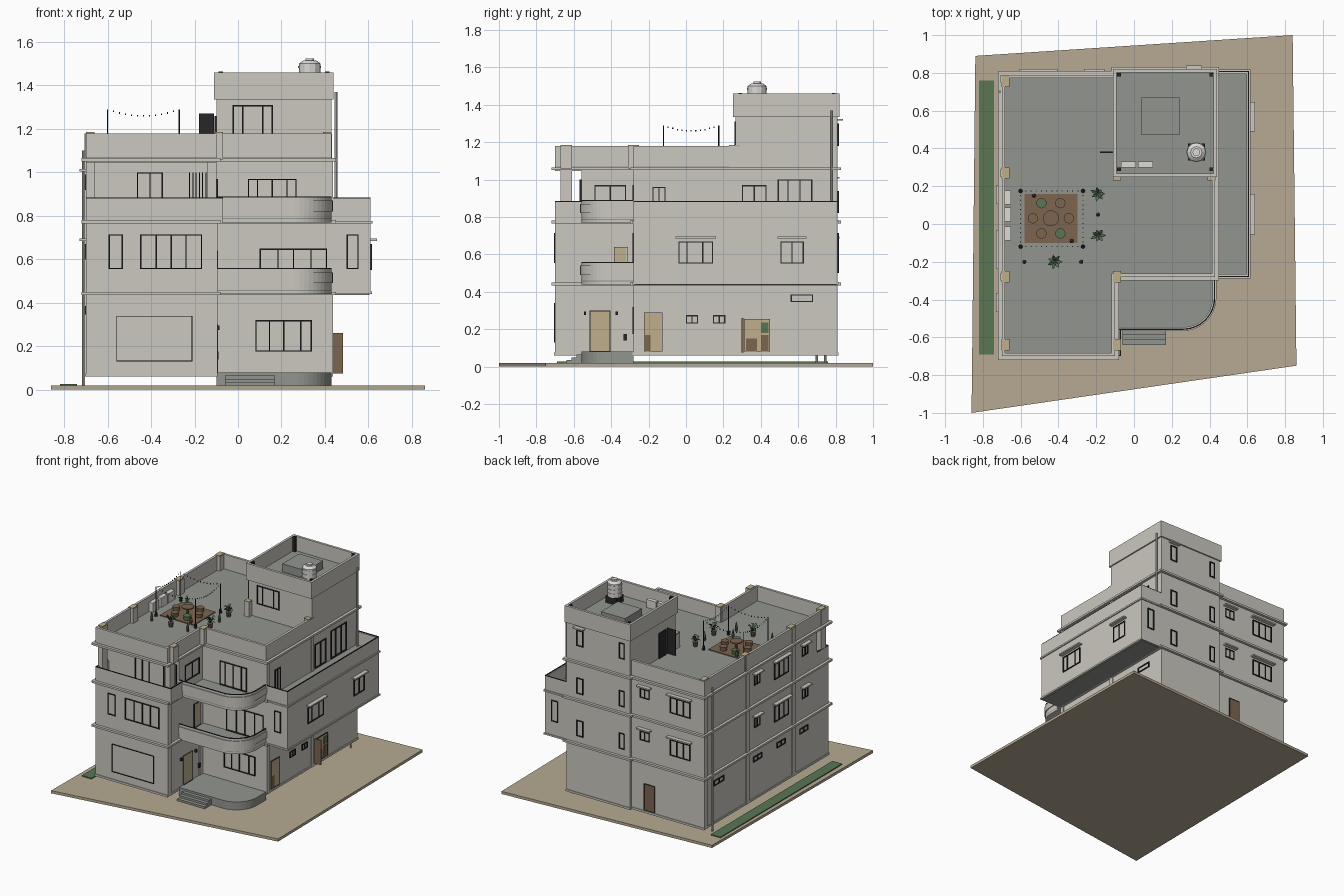
import bpy, bmesh, math, random
from mathutils import Vector

if "Cube" in bpy.data.objects:
    bpy.data.objects.remove(bpy.data.objects["Cube"])
random.seed(3)

def mat(name, c):
    m = bpy.data.materials.new(name)
    m.diffuse_color = (*c, 1)
    m.use_nodes = True
    m.node_tree.nodes["Principled BSDF"].inputs["Base Color"].default_value = m.diffuse_color
    return m
WALL = mat("plaster", (0.60, 0.58, 0.53))
GREY = mat("concrete_grey", (0.29, 0.30, 0.28))
SAND = mat("sand_paving", (0.47, 0.40, 0.29))
TAN = mat("tan", (0.52, 0.43, 0.27))
WOOD = mat("brown_wood", (0.20, 0.13, 0.08))
GREEN = mat("plant_green", (0.10, 0.18, 0.09))
BLACK = mat("black_metal", (0.02, 0.02, 0.022))
WHITE = mat("off_white", (0.72, 0.71, 0.68))

def finish(name, bm, m):
    bmesh.ops.recalc_face_normals(bm, faces=bm.faces)
    me = bpy.data.meshes.new(name)
    bm.to_mesh(me); bm.free()
    me.materials.append(m)
    o = bpy.data.objects.new(name, me)
    bpy.context.collection.objects.link(o)
    return o

def boxes(name, items, m):
    # each item: x0,x1,y0,y1,z0,z1
    bm = bmesh.new()
    for x0, x1, y0, y1, z0, z1 in items:
        vs = bmesh.ops.create_cube(bm, size=1)["verts"]
        for v in vs:
            v.co = (x0 + (v.co.x + .5) * (x1 - x0), y0 + (v.co.y + .5) * (y1 - y0), z0 + (v.co.z + .5) * (z1 - z0))
    return finish(name, bm, m)

def prism(name, pts, z0, z1, m):
    bm = bmesh.new()
    f = bm.faces.new([bm.verts.new((x, y, z0)) for x, y in pts])
    r = bmesh.ops.extrude_face_region(bm, geom=[f])
    for v in r["geom"]:
        if isinstance(v, bmesh.types.BMVert):
            v.co.z = z1
    return finish(name, bm, m)

def strip(name, pts, z0, z1, t, m, closed=False):
    # mitred wall along a path; t > 0 thickens to the left
    bm = bmesh.new()
    P = [Vector(p) for p in pts]
    n = len(P)
    rings = []
    for i, p in enumerate(P):
        ns = []
        for a, b in ((i - 1, i), (i, i + 1)):
            if closed or (a >= 0 and b < n):
                d = (P[b % n] - P[a % n]).normalized()
                ns.append(Vector((-d.y, d.x)))
        k = ns[0] if len(ns) == 1 else (ns[0] + ns[1]) / (1 + ns[0].dot(ns[1]))
        q = p + k * t
        rings.append([bm.verts.new(c) for c in ((p.x, p.y, z0), (q.x, q.y, z0), (q.x, q.y, z1), (p.x, p.y, z1))])
    for i in range(n if closed else n - 1):
        a, b = rings[i], rings[(i + 1) % n]
        for j in range(4):
            bm.faces.new((a[j], a[(j + 1) % 4], b[(j + 1) % 4], b[j]))
    if not closed:
        bm.faces.new(rings[0]); bm.faces.new(rings[-1])
    return finish(name, bm, m)

def rods(name, items, m, seg=12):
    # each item: x,y,z0,z1,r0,r1
    bm = bmesh.new()
    for x, y, z0, z1, r0, r1 in items:
        vs = bmesh.ops.create_cone(bm, cap_ends=True, segments=seg, radius1=r0, radius2=r1, depth=z1 - z0)["verts"]
        bmesh.ops.translate(bm, verts=vs, vec=(x, y, (z0 + z1) / 2))
    return finish(name, bm, m)

def on_face(face, plane, a0, a1, z0, z1, d):
    # box standing d proud of a wall plane
    lo, hi = (plane - d, plane + .002) if face[0] == "-" else (plane - .002, plane + d)
    return (a0, a1, lo, hi, z0, z1) if face[1] == "y" else (lo, hi, a0, a1, z0, z1)

def window(name, face, plane, a0, a1, z0, z1, divs=(), hood=False, w=.006):
    B = lambda *a: on_face(face, plane, *a, .007)
    bars = [B(a0, a1, z0, z0 + w), B(a0, a1, z1 - w, z1), B(a0, a0 + w, z0, z1), B(a1 - w, a1, z0, z1)]
    bars += [B(a0 + (a1 - a0) * d - w / 2, a0 + (a1 - a0) * d + w / 2, z0, z1) for d in divs]
    boxes(name + "_frame", bars, BLACK)
    if hood:
        boxes(name + "_hood", [on_face(face, plane, a0 - .015, a1 + .015, z1 + .015, z1 + .025, .03)], WALL)

# ground
prism("ground_plot", [(-.86, -1), (.86, -.75), (.84, 1), (-.84, .89)], 0, .02, SAND)
boxes("grass_strip", [(-.82, -.74, -.69, .76, .02, .027)], GREEN)

# main body
OUT = [(-.70, -.70), (-.10, -.70), (-.10, -.28), (.43, -.28), (.43, .81), (-.10, .81), (-.10, .79), (-.70, .79)]
UP = [(x, -.56 if y == -.70 else y) for x, y in OUT]
prism("lower_floors", OUT, .06, .775, WALL)
prism("second_floor", UP, .775, 1.05, WALL)
prism("roof_slab", OUT, 1.045, 1.066, WALL)
prism("roof_floor", OUT[:4] + [(.43, .27), (-.10, .27), (-.10, .79), (-.70, .79)], 1.066, 1.07, GREY)
for n, z in (("plinth_band", .06), ("first_ledge", .435), ("second_ledge", .765), ("roof_ledge", 1.05)):
    strip(n, OUT, z, z + .015, -.005 if z < .1 else -.02, WALL, True)
strip("roof_parapet", [(-.10, .79), (-.70, .79), (-.70, -.70), (-.10, -.70), (-.10, -.28), (.43, -.28), (.43, .27)], 1.06, 1.18, .018, WALL)

# columns and their caps
cols = [(-.68, -.64), (-.68, -.28), (-.68, .27), (-.68, .755), (-.09, -.64), (-.09, -.28), (-.09, .26), (.41, .26)]
boxes("roof_posts", [(x - .022, x + .022, y - .03, y + .03, 1.06, 1.178) for x, y in cols], WALL)
boxes("post_caps", [(x - .02, x + .02, y - .03, y + .03, 1.178, 1.185) for x, y in cols], TAN)
boxes("loggia_columns", [(x - .02, x + .02, -.67, -.61, .77, 1.05) for x in (-.68, -.12)], WALL)
boxes("wall_pilasters", [(-.706, -.69, y - .02, y + .02, .06, 1.18) for y in (-.28, .27, .77)]
      + [(-.12, -.094, y - .02, y + .02, .06, .77) for y in (-.68, -.30)]
      + [(.42, .436, y - .015, y + .015, .06, 1.06) for y in (-.265, .27)], WALL)

# loggia
strip("loggia_parapet", [(-.70, -.56), (-.70, -.70), (-.07, -.70), (-.07, -.56)], .765, .88, .015, WALL)
strip("loggia_rail", [(-.70, -.56), (-.70, -.70), (-.07, -.70), (-.07, -.56)], .88, .885, .006, BLACK)
boxes("loggia_floor", [(-.69, -.07, -.69, -.56, .765, .783)], GREY)
boxes("loggia_grille", [(-.225 + .015 * i, -.220 + .015 * i, -.57, -.555, .79, 1.0) for i in range(8)], BLACK)

# rounded balconies and porch
R = .17
ARC = [(.43 - R + R * math.sin(a), -.56 + R - R * math.cos(a)) for a in [math.pi / 2 * i / 12 for i in range(13)]]
EDGE = [(-.10, -.56)] + ARC + [(.43, -.28)]
prism("porch", EDGE + [(-.10, -.28)], .02, .08, GREY)
boxes("porch_steps", [(-.06, .17, -.64 + .027 * i, -.55, .02, .035 + .015 * i) for i in range(3)], GREY)
for n, z in (("first_balcony", .44), ("second_balcony", .77)):
    prism(n + "_slab", EDGE + [(-.10, -.28)], z, z + .015, WALL)
    prism(n + "_floor", EDGE + [(-.10, -.28)], z + .015, z + .02, GREY)
    strip(n + "_parapet", EDGE, z, z + .115, .014, WALL)
    strip(n + "_band", EDGE, z + .05, z + .1, -.006, WALL)
    strip(n + "_rail", EDGE, z + .113, z + .12, .007, BLACK)

# right overhang with terrace
boxes("side_overhang", [(.42, .61, -.28, .81, .44, .775)], WALL)
EXT = [(.43, -.28), (.61, -.28), (.61, .81), (.43, .81)]
strip("overhang_ledge", EXT, .765, .777, -.008, WALL)
strip("overhang_foot", EXT, .44, .452, -.006, WALL)
boxes("side_terrace_floor", [(.43, .60, -.27, .80, .775, .781)], GREY)
boxes("overhang_soffit", [(.432, .605, -.275, .805, .436, .442)], GREY)
strip("side_parapet", EXT, .775, .88, .015, WALL)
strip("side_rail", EXT, .88, .885, .006, BLACK)

# stair tower top
boxes("stair_tower", [(-.10, .43, .265, .81, 1.04, 1.345)], WALL)
TOP = [(-.11, .25), (.44, .25), (.44, .82), (-.11, .82)]
strip("tower_parapet", TOP, 1.335, 1.46, .018, WALL, True)
boxes("tower_roof_floor", [(-.095, .425, .265, .805, 1.345, 1.35)], GREY)
boxes("tower_hatch", [(.04, .24, .47, .67, 1.35, 1.41)], GREY)
boxes("tower_posts", [(x - .01, x + .01, y - .01, y + .01, 1.35, 1.463) for x in (-.08, .41) for y in (.29, .79)], BLACK)
boxes("tower_ac_units", [(-.07, .01, .30, .33, 1.35, 1.41), (.02, .10, .30, .33, 1.35, 1.41)], WHITE)
boxes("tank_stand", [(.285, .375, .335, .425, 1.35, 1.40)], BLACK)
rods("water_tank", [(.33, .38, 1.40, 1.50, .05, .05), (.33, .38, 1.50, 1.515, .05, .03), (.33, .38, 1.515, 1.525, .02, .02)]
     + [(.33, .38, 1.42 + .03 * i, 1.43 + .03 * i, .053, .053) for i in range(3)], WHITE)
boxes("open_roof_door", [(-.18, -.11, .376, .384, 1.08, 1.27)], BLACK)
boxes("roof_doorway", [(-.107, -.098, .385, .47, 1.07, 1.26)], BLACK)

# front windows
for n, p, a0, a1, z0, z1, d in (
        ("shutter", -.70, -.56, -.21, .13, .34, ()), ("ground_window", -.28, .08, .34, .175, .32, (.25, .5, .8)),
        ("first_narrow", -.70, -.595, -.53, .555, .715, ()), ("first_wide", -.70, -.45, -.165, .555, .715, (.26, .5, .74)),
        ("balcony_door", -.28, .10, .41, .46, .65, (.27, .5, .76)), ("overhang_front", -.28, .50, .555, .555, .715, ()),
        ("loggia_door", -.56, -.465, -.345, .79, 1.0, (.5,)), ("second_door", -.28, .045, .27, .79, .97, (.2, .5, .8)),
        ("tower_window", .265, -.025, .16, 1.17, 1.31, (.25, .75))):
    window(n, "-y", p, a0, a1, z0, z1, d, w=.004 if n == "shutter" else .006)

# right side windows
for n, p, a0, a1, z0, z1, d, h in (
        ("small_a", .43, 0, .065, .23, .275, (.5,), 0), ("small_b", .43, .145, .21, .23, .275, (.5,), 0),
        ("slim", .43, .56, .68, .345, .385, (), 0), ("wide", .61, -.04, .145, .55, .67, (.25, .7), 1),
        ("narrow", .61, .505, .63, .55, .67, (.5,), 1), ("loggia_side", -.10, -.49, -.32, .85, .97, (.5,), 0),
        ("terrace_a", .43, -.18, -.11, .79, .96, (.5,), 0), ("terrace_b", .43, .30, .43, .79, .97, (.5,), 0),
        ("terrace_c", .43, .49, .675, .79, 1.0, (.3, .65), 0)):
    window("right_" + n, "+x", p, a0, a1, z0, z1, d, h)

# left and back windows
for y, s in ((.61, .06), (.15, .05), (-.13, .05), (-.40, .05)):
    window("left_vent_%d" % (100 * y), "-x", -.70, y - s, y + s, .345, .385, (.5,))
for k, z in (("first", .55), ("second", .87)):
    window("left_small_" + k, "-x", -.70, .12, .19, z + .05, z + .12, (.5,), True)
    window("left_wide_" + k, "-x", -.70, -.22, -.05, z, z + .12, (.33, .66), True)
    window("left_end_" + k, "-x", -.70, -.45, -.38, z + .05, z + .12, (.5,), True)
    window("back_wide_" + k, "+y", .79, -.59, -.42, z, z + .12, (.33, .66), True)
    window("back_small_" + k, "+y", .79, -.25, -.17, z + .05, z + .12, (.5,), True)
for k, z in (("first", .50), ("second", .82), ("top", 1.18)):
    window("tower_narrow_" + k, "+y", .81, -.055, -.01, z, z + .12)
    window("tower_back_" + k, "+y", .81, .29, .345, z, z + .12, (), k == "top")
window("overhang_back", "+y", .81, .50, .555, .555, .715)

# doors
for n, f, p, a0, a1, z0, z1, m in (("entrance", "+x", -.10, -.515, -.405, .08, .30, TAN), ("side", "+x", .43, -.225, -.125, .08, .29, TAN),
        ("workshop", "+x", .43, .31, .45, .08, .255, TAN), ("balcony_side", "+x", -.10, -.385, -.31, .46, .64, TAN),
        ("back", "+y", .79, -.295, -.205, .08, .28, WOOD)):
    boxes(n + "_door", [on_face(f, p, a0, a1, z0, z1, .005)], m)
    window(n + "_door", f, p, a0, a1, z0, z1, w=.004)
boxes("workshop_cabinet", [on_face("+x", .43, .32, .38, .08, .15, .008), on_face("+x", .43, .40, .44, .08, .17, .008)], WOOD)
boxes("workshop_board", [on_face("+x", .43, .40, .44, .18, .235, .008)], GREEN)
boxes("side_door_shade", [on_face("+x", .43, -.22, -.19, .08, .17, .008)], WOOD)
boxes("open_door_leaf", [(.43, .482, .298, .308, .075, .26)], WOOD)
boxes("wall_lamps", [(-.10, -.085, y - .006, y + .006, .275, .295) for y in (-.54, -.37)] + [(-.10, -.09, -.335, -.315, .14, .175)], BLACK)

# pipes
rods("drain_pipes", [(-.71, .70, .02, 1.10, .007, .007), (.45, .78, .78, 1.37, .007, .007), (.42, .745, .02, .07, .006, .006)], WALL, 8)

# roof terrace furniture
boxes("wooden_deck", [(-.58, -.30, -.10, .16, 1.07, 1.076)], WOOD)
rods("round_table", [(-.44, .03, 1.076, 1.12, .008, .008), (-.44, .03, 1.12, 1.128, .042, .042)], WOOD, 20)
seats = [(-.39, .11), (-.535, .03), (-.345, .03), (-.49, -.05), (-.49, .11), (-.39, -.05)]
for n, s, m in (("brown_stools", seats[:4], WOOD), ("green_stools", seats[4:], GREEN)):
    rods(n, [(x, y, 1.076, 1.105, .024, .027) for x, y in s], m, 16)
boxes("roof_ac_units", [(-.685, -.65, y - .037, y + .037, 1.07, 1.14) for y in (.14, .05, -.05)], WHITE)
poles = [(-.60, .175), (-.27, .175), (-.27, -.12), (-.60, -.12)]
rods("light_poles", [(x, y, 1.07, 1.29, .003, .003) for x, y in poles] + [(x, y, 1.07, 1.10, .011, .008) for x, y in poles], BLACK, 8)
bulbs = []
for i in range(4):
    a, b = Vector(poles[i]), Vector(poles[(i + 1) % 4])
    for k in range(1, 12):
        t = k / 12
        p = a.lerp(b, t)
        z = 1.29 - .12 * t * (1 - t)
        bulbs.append((p.x, p.y, z - .004, z + .004, .003, .003))
rods("string_lights", bulbs, BLACK, 6)

# plants
plants = [(-.19, .16), (-.19, -.06), (-.42, -.20)]
small = [(-.19, .05), (-.28, -.20), (-.58, -.20), (-.53, .15), (-.33, -.09)]
rods("plant_pots", [(x, y, 1.07, 1.105, .014, .02) for x, y in plants] + [(x, y, 1.07, 1.10, .008, .011) for x, y in small], WOOD, 10)
bm = bmesh.new()
for x, y in plants:
    for i in range(11):
        a, r, h = i * .571 * math.pi, random.uniform(.025, .045), random.uniform(.02, .06)
        c, s = math.cos(a), math.sin(a)
        q = [(0, 0, 0), (.6 * r, .009, h), (r, 0, h - .008), (.6 * r, -.009, h)]
        bm.faces.new([bm.verts.new((x + u * c - v * s, y + u * s + v * c, 1.10 + w)) for u, v, w in q])
finish("plant_leaves", bm, GREEN)
rods("small_shrubs", [(x, y, 1.10, 1.14, .011, .002) for x, y in small], GREEN, 7)
